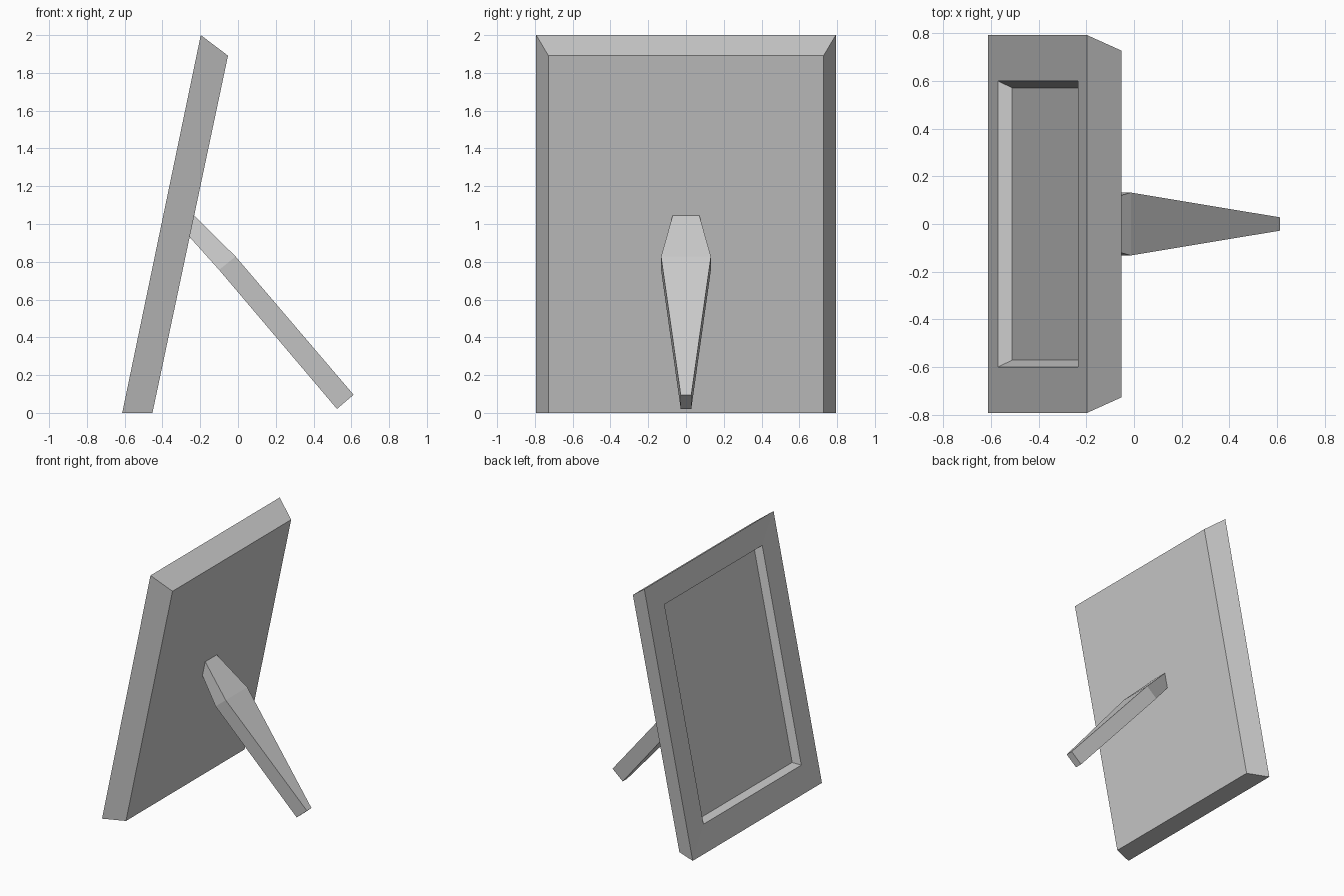
import bpy, bmesh

if "Cube" in bpy.data.objects:
    bpy.data.objects.remove(bpy.data.objects["Cube"])


def loft(name, sections):
    """Join rectangular sections (low point xz, high point xz, half width in y)."""
    bm = bmesh.new()
    rings = []
    for (x0, z0), (x1, z1), w in sections:
        corners = [(x0, -w, z0), (x0, w, z0), (x1, w, z1), (x1, -w, z1)]
        rings.append([bm.verts.new(c) for c in corners])
    for a, b in zip(rings, rings[1:]):
        for i in range(4):
            j = (i + 1) % 4
            bm.faces.new((a[i], a[j], b[j], b[i]))
    bm.faces.new(rings[0][::-1])
    bm.faces.new(rings[-1])
    bmesh.ops.recalc_face_normals(bm, faces=bm.faces)
    mesh = bpy.data.meshes.new(name)
    bm.to_mesh(mesh)
    bm.free()
    obj = bpy.data.objects.new(name, mesh)
    bpy.context.collection.objects.link(obj)
    return obj


# Leaning frame: back, front rim, opening edge, recessed picture panel
loft("picture_frame", [
    ((-0.453, 0.0), (-0.053, 1.891), 0.728),
    ((-0.613, 0.0), (-0.197, 2.0), 0.793),
    ((-0.571, 0.2), (-0.235, 1.817), 0.60),
    ((-0.512, 0.216), (-0.188, 1.779), 0.572),
])

# Tapered prop leg: narrow at the frame, wide at the bend, narrow at the foot
loft("support_leg", [
    ((-0.259, 0.934), (-0.235, 1.048), 0.07),
    ((-0.10, 0.757), (-0.013, 0.828), 0.132),
    ((0.524, 0.021), (0.612, 0.096), 0.028),
])
